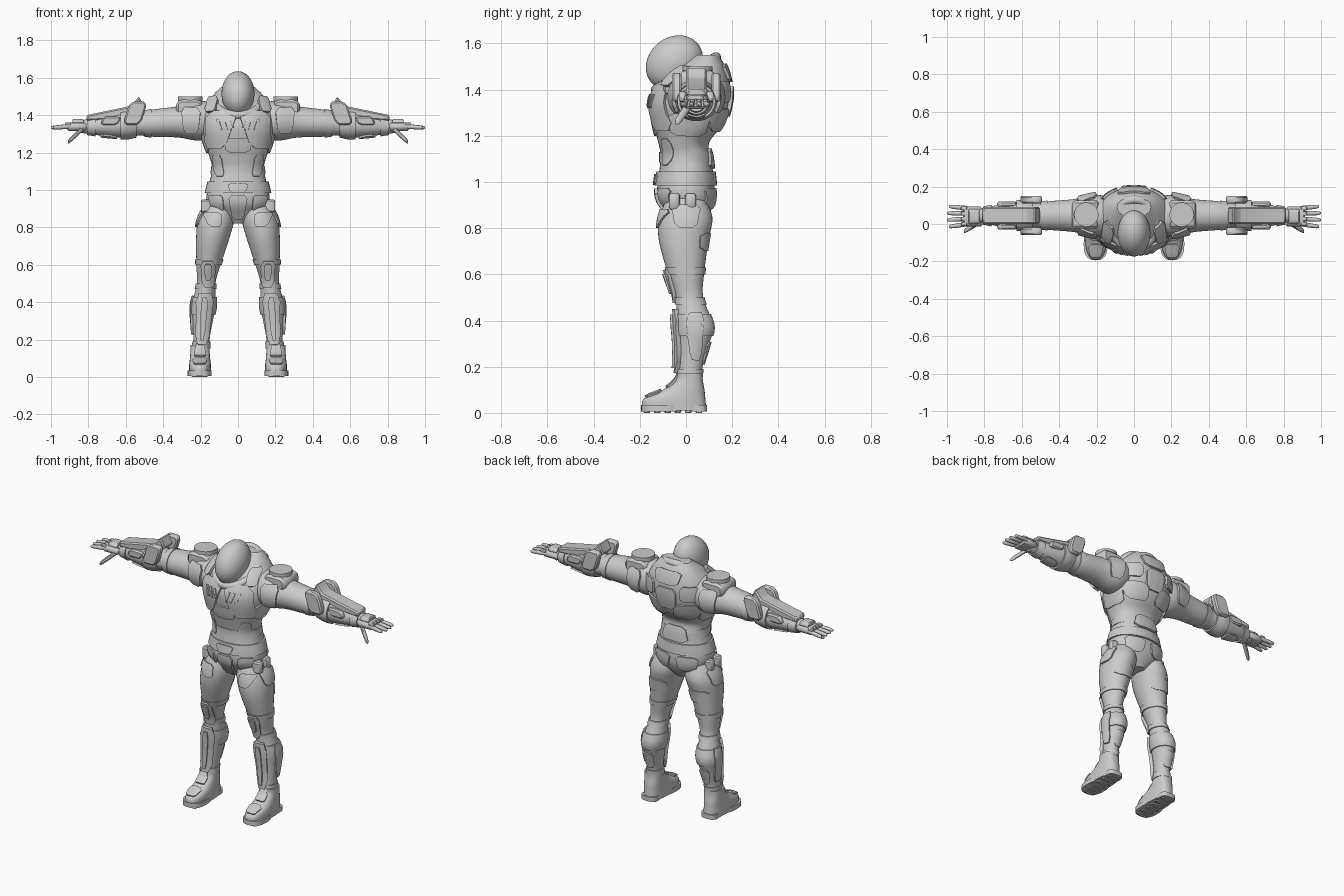
import bpy, bmesh, math
from mathutils import Vector
from mathutils.bvhtree import BVHTree

if "Cube" in bpy.data.objects:
    bpy.data.objects.remove(bpy.data.objects["Cube"], do_unlink=True)

GREY = (.6, .6, .6, 1)
armour = bpy.data.materials.new("armour_grey")
armour.use_nodes = True
armour.diffuse_color = GREY
armour.node_tree.nodes["Principled BSDF"].inputs["Base Color"].default_value = GREY

surfaces = {}
X, Y, Z = range(3)
FACING = {"front": (Y, -1), "back": (Y, 1), "side": (X, 1), "top": (Z, 1), "under": (Z, -1)}


def put(axis, along, u, v):
    """Point with one coordinate on the given axis and u, v on the other two."""
    coords = [u, v]
    coords.insert(axis, along)
    return Vector(coords)


def rounded(angle, power):
    """Point of a unit superellipse."""
    return [math.copysign(abs(w) ** (2 / power), w) for w in (math.cos(angle), math.sin(angle))]


def outline(centre, size, taper=1, lean=0):
    """Box with cut corners; taper scales the lower edge, lean shifts the upper one."""
    points = []
    for i in range(8):
        u, v = rounded(math.tau * (i + .5) / 8, 4)
        width = size[0] / 2 * (taper + (1 - taper) * (v + 1) / 2)
        points.append((centre[0] + u * width + lean * v, centre[1] + v * size[1] / 2))
    return points


def finish(name, bm, mirror):
    bmesh.ops.recalc_face_normals(bm, faces=bm.faces[:])
    surfaces[name] = BVHTree.FromBMesh(bm)
    mesh = bpy.data.meshes.new(name)
    bm.to_mesh(mesh)
    bm.free()
    mesh.materials.append(armour)
    obj = bpy.data.objects.new(name, mesh)
    bpy.context.collection.objects.link(obj)
    bpy.ops.object.select_all(action='DESELECT')
    obj.select_set(True)
    bpy.context.view_layer.objects.active = obj
    bpy.ops.object.shade_smooth_by_angle(angle=math.radians(35))
    if mirror:
        obj.modifiers.new("Mirror", 'MIRROR').use_mirror_merge = False


def spline(rows, steps):
    """Catmull-Rom curve through the section rows."""
    dense = []
    last = len(rows) - 1
    for i in range(last):
        window = [rows[max(0, min(last, i + k))] for k in (-1, 0, 1, 2)]
        for step in range(steps):
            f = step / steps
            dense.append([b + f / 2 * (c - a + f * (2 * a - 5 * b + 4 * c - d + f * (3 * (b - c) + d - a)))
                          for a, b, c, d in zip(*window)])
    return dense + [list(rows[-1])]


def loft(name, axis, rows, mirror=True, power=2, steps=5, sides=36):
    """Skin over rounded sections: position, two centres, two radii."""
    bm = bmesh.new()
    rings = []
    for along, cu, cv, ru, rv in spline(rows, steps):
        shape = [rounded(math.tau * i / sides, power) for i in range(sides)]
        rings.append([bm.verts.new(put(axis, along, cu + ru * u, cv + rv * v)) for u, v in shape])
    for low, high in zip(rings, rings[1:]):
        for i in range(sides):
            j = (i + 1) % sides
            bm.faces.new((low[i], low[j], high[j], high[i]))
    bm.faces.new(rings[0])
    bm.faces.new(rings[-1])
    finish(name, bm, mirror)


def band(name, axis, rows, low, high, grow, mirror=True):
    """Raised strap that follows a lofted part between two positions."""
    inside = [row for row in spline(rows, 24) if low <= row[0] <= high]
    loft(name, axis, [(t, cu, cv, ru + grow, rv + grow) for t, cu, cv, ru, rv in inside], mirror, steps=1)


def raised(geom):
    return [g for g in geom if isinstance(g, bmesh.types.BMVert)]


def prism(name, axis, points, low, high, bevel=.008):
    """Mirrored, bevelled extrusion of an outline."""
    bm = bmesh.new()
    face = bm.faces.new([bm.verts.new(put(axis, low, u, v)) for u, v in points])
    geom = bmesh.ops.extrude_face_region(bm, geom=[face], use_keep_orig=True)["geom"]
    bmesh.ops.translate(bm, verts=raised(geom), vec=put(axis, high - low, 0, 0))
    bmesh.ops.recalc_face_normals(bm, faces=bm.faces[:])
    bmesh.ops.bevel(bm, geom=bm.edges[:], offset=bevel, segments=1, affect='EDGES')
    finish(name, bm, True)


def panel(name, target, facing, centre, size, taper=1, lean=0, thick=.01):
    """Armour plate: an outline projected on a part, then raised off it."""
    axis, sign = FACING[facing]
    tree = surfaces[target]
    bm = bmesh.new()
    bm.faces.new([bm.verts.new(put(axis, 2 * sign, u, v)) for u, v in outline(centre, size, taper, lean)])
    bmesh.ops.triangulate(bm, faces=bm.faces[:])
    bmesh.ops.subdivide_edges(bm, edges=bm.edges[:], cuts=6, use_grid_fill=True)
    for vert in bm.verts:
        hit = tree.ray_cast(vert.co, put(axis, -sign, 0, 0))[0]
        if hit is None:
            start = vert.co.copy()
            start[axis] = 0
            hit = tree.find_nearest(start)[0]
        vert.co = hit
    for vert in raised(bmesh.ops.extrude_face_region(bm, geom=bm.faces[:])["geom"]):
        vert.co += tree.find_nearest(vert.co)[1] * thick
    finish(name, bm, facing == "side" or centre[0] > 0)


def digit(name, start, end, radius):
    """Finger or thumb with a rounded tip."""
    rows = []
    for t, scale in ((0, 1), (.5, 1), (.9, .8), (1, .3)):
        rows.append((*Vector(start).lerp(Vector(end), t), radius * scale, radius * scale))
    loft(name, X, rows, sides=12, steps=2)


# Egg-shaped head
head = []
for i in range(1, 20):
    s, c = math.sin(math.pi * i / 20), math.cos(math.pi * i / 20)
    head.append((1.515 - .12 * c, 0, -.05 - .02 * c, .088 * s, .122 * s))
loft("head", Z, head, mirror=False, steps=2)

# Torso: height, depth centre, half width, half depth
torso = [(z, 0, y, rx, ry) for z, y, rx, ry in (
    (.82, .01, .04, .06), (.88, .01, .13, .1), (.95, 0, .17, .125), (1.1, 0, .14, .11), (1.17, -.01, .15, .11),
    (1.25, .01, .18, .15), (1.35, .02, .2, .17), (1.43, .04, .19, .15), (1.5, .07, .14, .1), (1.55, .09, .09, .05))]
loft("torso", Z, torso, mirror=False, power=2.3)

# Tilted neck collar
collar = bpy.data.curves.new("neck_collar", 'CURVE')
collar.dimensions = '3D'
collar.bevel_depth = .022
collar.materials.append(armour)
path = collar.splines.new('POLY')
path.points.add(39)
path.use_cyclic_u = True
for i, point in enumerate(path.points):
    s, c = math.sin(math.tau * i / 40), math.cos(math.tau * i / 40)
    point.co = (.12 * s, .13 * c, 1.47 + .07 * c, 1)
bpy.context.collection.objects.link(bpy.data.objects.new("neck_collar", collar))

# Chest and belly
panel("chest_plate", "torso", "front", (.1, 1.32), (.17, .2), taper=.6, lean=-.02, thick=.014)
panel("belly_plate", "torso", "front", (0, 1.24), (.16, .08), taper=.8)
for i in range(3):
    panel("chest_vent", "chest_plate", "front", (.04 + .03 * i, 1.35), (.014, .06), lean=.01, thick=.007)
panel("collar_strap", "torso", "front", (.135, 1.45), (.05, .08), lean=-.01, thick=.02)
panel("rib_plate", "torso", "side", (.01, 1.25), (.2, .1), taper=.7)
panel("flank_plate", "torso", "front", (.105, 1.13), (.05, .12), lean=.01, thick=.006)

# Belt and pelvis
band("waist_strap", Z, torso, 1.08, 1.13, .006, mirror=False)
band("belt", Z, torso, .98, 1.05, .012, mirror=False)
panel("belt_buckle", "belt", "front", (0, 1.01), (.12, .05), taper=.7, thick=.008)
panel("groin_plate", "torso", "front", (0, .91), (.11, .13), taper=.5, thick=.014)
panel("hip_plate", "torso", "front", (.11, .93), (.08, .09), taper=.7, lean=.01)
panel("seat_plate", "torso", "back", (.08, .93), (.13, .09), taper=.7)
for i in range(2):
    prism("hip_pouch", Z, outline((.17, -.05 + .07 * i), (.06, .05)), .88, .95)

# Back
panel("upper_back_plate", "torso", "back", (0, 1.47), (.18, .08), taper=.8, thick=.012)
panel("back_core", "torso", "back", (0, 1.35), (.14, .13), taper=.8, thick=.016)
panel("shoulder_blade_plate", "torso", "back", (.13, 1.39), (.09, .09), thick=.014)
panel("lower_wing_plate", "torso", "back", (.1, 1.27), (.15, .1), taper=.8, lean=.02)
panel("lower_back_plate", "torso", "back", (0, 1.1), (.13, .09), taper=1.4, thick=.012)

# Arms: distance from the spine and radius
arm = [(x, .045, 1.38 - .05 * x, r, r * .95) for x, r in (
    (.1, .08), (.2, .112), (.32, .088), (.45, .077), (.53, .066), (.6, .074), (.7, .062), (.8, .042), (.84, .035))]
loft("arm", X, arm)
prism("shoulder_pad", Y, outline((.26, 1.44), (.15, .09)), -.025, .125, bevel=.014)
loft("shoulder_disc", Z, [(z, .255, .05, .065, .065) for z in (1.46, 1.5)], steps=1)
for facing in ("front", "back"):
    panel("shoulder_guard_" + facing, "arm", facing, (.25, 1.37), (.11, .13), taper=.7, thick=.014)
band("elbow_strap", X, arm, .46, .5, .005)

# Gauntlets
band("gauntlet_cuff", X, arm, .54, .63, .01)
band("wrist_cuff", X, arm, .76, .81, .008)
prism("gauntlet_top", Y, [(.5, 1.44), (.53, 1.5), (.57, 1.45), (.81, 1.4), (.81, 1.37), (.6, 1.38)], 0, .09)
for name, low, rail in (("front", -.06, -.03), ("back", .11, .09)):
    prism("gauntlet_fin_" + name, Y, outline((.55, 1.41), (.1, .13), lean=-.02), low, low + .04)
    prism("gauntlet_rail_" + name, Y, outline((.68, 1.37), (.1, .05), lean=-.01), rail, rail + .03)
panel("forearm_under_plate", "arm", "under", (.69, .045), (.09, .07))

# Hands
prism("palm", X, outline((.04, 1.338), (.11, .046)), .81, .915, bevel=.01)
prism("hand_guard", X, outline((.04, 1.365), (.07, .03), taper=1.3), .825, .885, bevel=.005)
for i in range(4):
    y = .028 * i
    digit("finger", (.89, y, 1.34), (1.005 - .01 * abs(i - 1.5), y * 1.3 - .015, 1.333), .012)
    prism("knuckle", X, outline((y, 1.352), (.022, .016)), .893, .925, bevel=.003)
digit("thumb", (.83, .01, 1.33), (.91, -.04, 1.255), .016)

# Legs: height, depth centre and radius, splaying outwards towards the foot
leg = [(z, .2 - .118 * z * z, y, r, r * 1.2) for z, y, r in (
    (.13, .015, .045), (.2, .02, .043), (.3, .035, .055), (.38, .04, .065), (.5, .015, .05), (.6, 0, .065),
    (.75, -.01, .09), (.85, 0, .095), (.95, 0, .06))]
loft("leg", Z, leg)
panel("thigh_front_plate", "leg", "front", (.13, .84), (.1, .08), taper=.6, lean=.01)
panel("thigh_side_plate", "leg", "side", (0, .85), (.13, .1), taper=.7)
panel("thigh_back_plate", "leg", "back", (.14, .74), (.13, .08), thick=.006)
for name, low, high in (("thigh", .6, .63), ("knee", .47, .5), ("calf", .33, .43), ("ankle", .15, .19)):
    band(name + "_strap", Z, leg, low, high, .006)
panel("knee_plate", "leg", "front", (.16, .55), (.07, .15), taper=.7, thick=.016)
panel("knee_cap", "knee_plate", "front", (.16, .56), (.045, .09), taper=.6, thick=.008)
panel("shin_plate", "leg", "front", (.185, .31), (.08, .29), taper=.6, lean=-.01, thick=.02)
panel("shin_ridge", "shin_plate", "front", (.185, .31), (.035, .24), taper=.6, lean=-.008)
panel("calf_side_plate", "leg", "side", (.04, .33), (.08, .21), taper=.5, thick=.012)
panel("calf_back_plate", "leg", "back", (.19, .26), (.07, .1), taper=.6, thick=.008)

# Boots: height, depth centre, half length
boot = [(z, .203, y, .045 + ry / 10, ry) for z, y, ry in (
    (.01, -.05, .138), (.06, -.05, .134), (.1, -.01, .09), (.14, .013, .06), (.17, .016, .056))]
loft("boot", Z, boot, power=2.5)
loft("sole_front", Z, [(z, .205, -.107, .064, .087) for z in (.006, .034)], power=2.6, steps=1)
loft("sole_heel", Z, [(z, .203, .05, .05, .042) for z in (.006, .034)], power=3, steps=1)
for i in range(6):
    prism("tread", Z, outline((.205, -.17 + .045 * i), (.09, .03)), 0, .012, bevel=.003)
panel("toe_cap", "boot", "top", (.204, -.14), (.08, .07), taper=.7)
panel("instep_plate", "boot", "top", (.203, -.06), (.06, .05))
